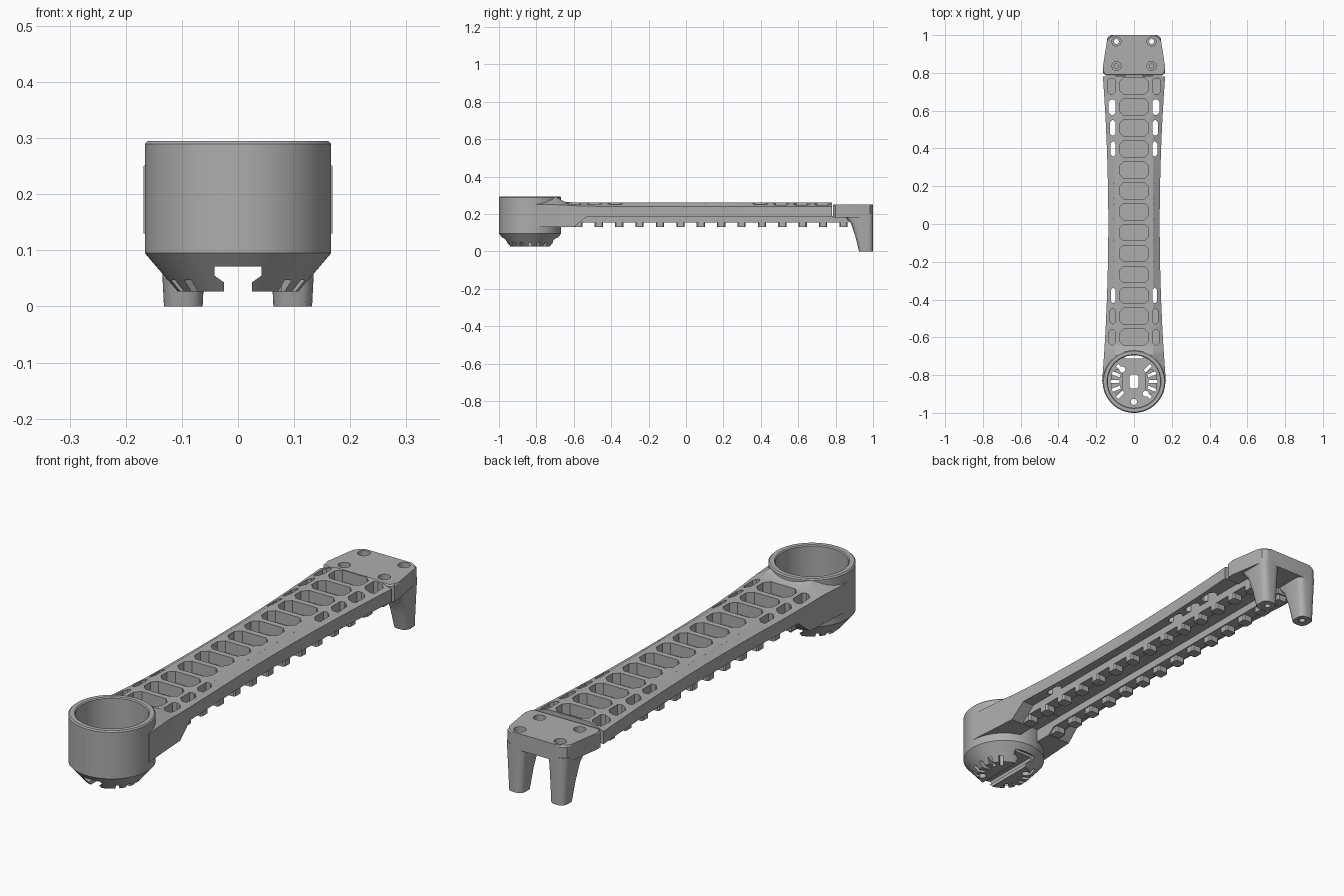
import bpy, bmesh, math

if "Cube" in bpy.data.objects:
    bpy.data.objects.remove(bpy.data.objects["Cube"])

grey = bpy.data.materials.new("plain grey")
grey.use_nodes = True
grey.diffuse_color = (0.42, 0.42, 0.42, 1)
grey.node_tree.nodes["Principled BSDF"].inputs["Base Color"].default_value = grey.diffuse_color

PITCH = 0.1108
CUP_Y = -0.834


def half_width(y):
    return 0.136 + 0.047 * y * y


def loft(bm, rings):
    """Closed solid through a list of equally sized rings of points."""
    loops = [[bm.verts.new(p) for p in ring] for ring in rings]
    n = len(loops[0])
    for a, b in zip(loops, loops[1:]):
        for i in range(n):
            j = (i + 1) % n
            bm.faces.new((a[i], a[j], b[j], b[i]))
    bm.faces.new(loops[0][::-1])
    bm.faces.new(loops[-1])


def prism(bm, outline, z0, z1):
    loft(bm, [[(x, y, z) for x, y in outline] for z in (z0, z1)])


def box(bm, x0, x1, y0, y1, z0, z1):
    prism(bm, [(x0, y0), (x1, y0), (x1, y1), (x0, y1)], z0, z1)


def disc(bm, x, y, r, z0, z1, n=24):
    prism(bm, [(x + r * math.cos(math.tau * i / n), y + r * math.sin(math.tau * i / n))
               for i in range(n)], z0, z1)


def octagon(x0, x1, y0, y1, c):
    return [(x0 + c, y0), (x1 - c, y0), (x1, y0 + c), (x1, y1 - c),
            (x1 - c, y1), (x0 + c, y1), (x0, y1 - c), (x0, y0 + c)]


def finish(bm, name):
    bmesh.ops.recalc_face_normals(bm, faces=bm.faces)
    mesh = bpy.data.meshes.new(name)
    bm.to_mesh(mesh)
    bm.free()
    obj = bpy.data.objects.new(name, mesh)
    bpy.context.collection.objects.link(obj)
    mesh.materials.append(grey)
    return obj


def activate(obj):
    bpy.ops.object.select_all(action='DESELECT')
    obj.select_set(True)
    bpy.context.view_layer.objects.active = obj


def cut(obj, bm):
    cutter = finish(bm, "cutter")
    cutter.hide_render = True
    mod = obj.modifiers.new("cut", 'BOOLEAN')
    mod.operation, mod.solver, mod.use_self = 'DIFFERENCE', 'EXACT', True
    mod.object = cutter
    activate(obj)
    bpy.ops.object.modifier_apply(modifier=mod.name)
    bpy.data.objects.remove(cutter)


def smooth(obj):
    activate(obj)
    bpy.ops.object.shade_smooth_by_angle(angle=math.radians(25))


# Arm beam: section heights (bottom, shoulder, crown) lofted along y
stations = [(-0.83, 0.13, 0.25, 0.293), (-0.69, 0.13, 0.25, 0.288),
            (-0.645, 0.13, 0.248, 0.265), (-0.6, 0.13, 0.245, 0.263),
            (-0.53, 0.187, 0.243, 0.263)]
stations += [(-0.4 + 0.118 * i, 0.187, 0.24, 0.263) for i in range(11)]
rings = []
for y, low, mid, top in stations:
    w = half_width(y)
    rings.append([(w, y, low), (w, y, mid), (0.1, y, top),
                  (-0.1, y, top), (-w, y, mid), (-w, y, low)])
bm = bmesh.new()
loft(bm, rings)
arm = finish(bm, "arm_beam")

# Pockets along the spine and windows along both sides
bm = bmesh.new()
for i in range(13):
    y = 0.73 - i * PITCH
    prism(bm, octagon(-0.078, 0.078, y - 0.043, y + 0.043, 0.022), 0.215, 0.4)
    floor = 0.205 if i in (0, 11, 12) else 0.1
    outer = half_width(y) - 0.02
    for s in (-1, 1):
        prism(bm, [(s * x, py) for x, py in
                   octagon(0.097, outer, y - 0.041, y + 0.041, 0.012)], floor, 0.4)
cut(arm, bm)

# Room for the cup and the channel beneath the neck
bm = bmesh.new()
disc(bm, 0, CUP_Y, 0.15, 0, 0.5, 64)
cut(arm, bm)
bm = bmesh.new()
box(bm, -0.045, 0.045, -0.75, -0.45, 0.05, 0.186)
cut(arm, bm)
smooth(arm)

# Motor cup, turned from a profile
bm = bmesh.new()
profile = [(0, 0.027), (0.108, 0.027), (0.166, 0.095), (0.166, 0.29), (0.161, 0.295),
           (0.143, 0.295), (0.139, 0.291), (0.139, 0.085), (0, 0.085)]
verts = [bm.verts.new((r, CUP_Y, z)) for r, z in profile]
edges = [bm.edges.new(pair) for pair in zip(verts, verts[1:])]
bmesh.ops.spin(bm, geom=verts + edges, cent=(0, CUP_Y, 0), axis=(0, 0, 1),
               angle=math.tau, steps=80, use_merge=True)
bmesh.ops.remove_doubles(bm, verts=bm.verts, dist=0.0002)
cup = finish(bm, "motor_cup")

# Keyed slot under the cup
bm = bmesh.new()
key = [(0.025, 0.0), (0.025, 0.043), (0.042, 0.055), (0.042, 0.071)]
key += [(-x, z) for x, z in key[::-1]]
loft(bm, [[(x, y, z) for x, z in key] for y in (-1.1, -0.6)])
cut(cup, bm)

# Lowered vent floors at both sides
bm = bmesh.new()
for s in (-1, 1):
    prism(bm, [(s * x, CUP_Y + y) for x, y in octagon(0.062, 0.118, -0.065, 0.065, 0.025)],
          0.052, 0.2)
cut(cup, bm)

# Radial vents, screw holes, shaft slot and wire opening
bm = bmesh.new()
for s in (-1, 1):
    for k in range(-2, 3):
        a = math.radians(22 * k)
        c, sn = math.cos(a), math.sin(a)
        prism(bm, [(s * (r * c - t * sn), CUP_Y + r * sn + t * c) for r, t in
                   ((0.078, -0.008), (0.125, -0.009), (0.125, 0.009), (0.078, 0.008))], 0, 0.12)
for x, y in ((-0.062, 0.064), (0.062, -0.064), (0, -0.108)):
    disc(bm, x, CUP_Y + y, 0.016, 0, 0.12)
prism(bm, octagon(-0.024, 0.024, CUP_Y - 0.038, CUP_Y + 0.038, 0.01), 0, 0.12)
box(bm, -0.05, 0.05, -0.712, -0.697, 0, 0.11)
cut(cup, bm)
smooth(cup)

# Toothed rails below the beam
bm = bmesh.new()
for s in (-1, 1):
    box(bm, *sorted((s * 0.045, s * 0.097)), -0.62, 0.87, 0.155, 0.19)
    for i in range(14):
        y = -0.575 + i * 0.109
        prism(bm, [(s * x, py) for x, py in
                   octagon(0.05, 0.097, y - 0.022, y + 0.022, 0.006)], 0.13, 0.157)
finish(bm, "toothed_rails")

# Mounting plate with bevelled rim
bm = bmesh.new()
outline = [(0.148, 0.785), (0.165, 0.8), (0.165, 0.83), (0.144, 0.965), (0.138, 0.985),
           (0.12, 0.998), (0.105, 1.0)]
outline += [(-x, y) for x, y in outline[::-1]]
prism(bm, outline, 0.182, 0.251)
rim = [e for e in bm.edges if all(v.co.z > 0.25 for v in e.verts)]
bmesh.ops.bevel(bm, geom=rim, offset=0.006, segments=1, affect='EDGES')
plate = finish(bm, "mounting_plate")

# Legs, widening upward into the plate, with rounded corners
bm = bmesh.new()
for s in (-1, 1):
    rings = []
    for z, inner, outer, front in ((0, 0.063, 0.132, 0.925), (0.08, 0.059, 0.136, 0.906),
                                   (0.15, 0.055, 0.14, 0.882), (0.2, 0.05, 0.143, 0.838)):
        mid_y = 0.5 * (front + 1)
        ring = []
        for cx, cy, start in ((outer, 1.0, 0), (inner, 1.0, 90), (inner, front, 180),
                              (outer, front, 270)):
            r = 0.026
            ox = cx + math.copysign(r, 0.098 - cx)
            oy = cy + math.copysign(r, mid_y - cy)
            for k in range(5):
                a = math.radians(start + 22.5 * k)
                ring.append((s * (ox + r * math.cos(a)), oy + r * math.sin(a), z))
        rings.append(ring)
    loft(bm, rings)
legs = finish(bm, "rear_legs")

# Screw holes through the legs and countersunk into the plate
for target in (plate, legs):
    bm = bmesh.new()
    for s in (-1, 1):
        disc(bm, s * 0.093, 0.966, 0.013, -0.1, 0.4)
        disc(bm, s * 0.093, 0.966, 0.024, 0.225, 0.4)
        disc(bm, s * 0.093, 0.836, 0.024, 0.225, 0.4)
        disc(bm, s * 0.093, 0.836, 0.012, 0.195, 0.4)
    cut(target, bm)
    smooth(target)
